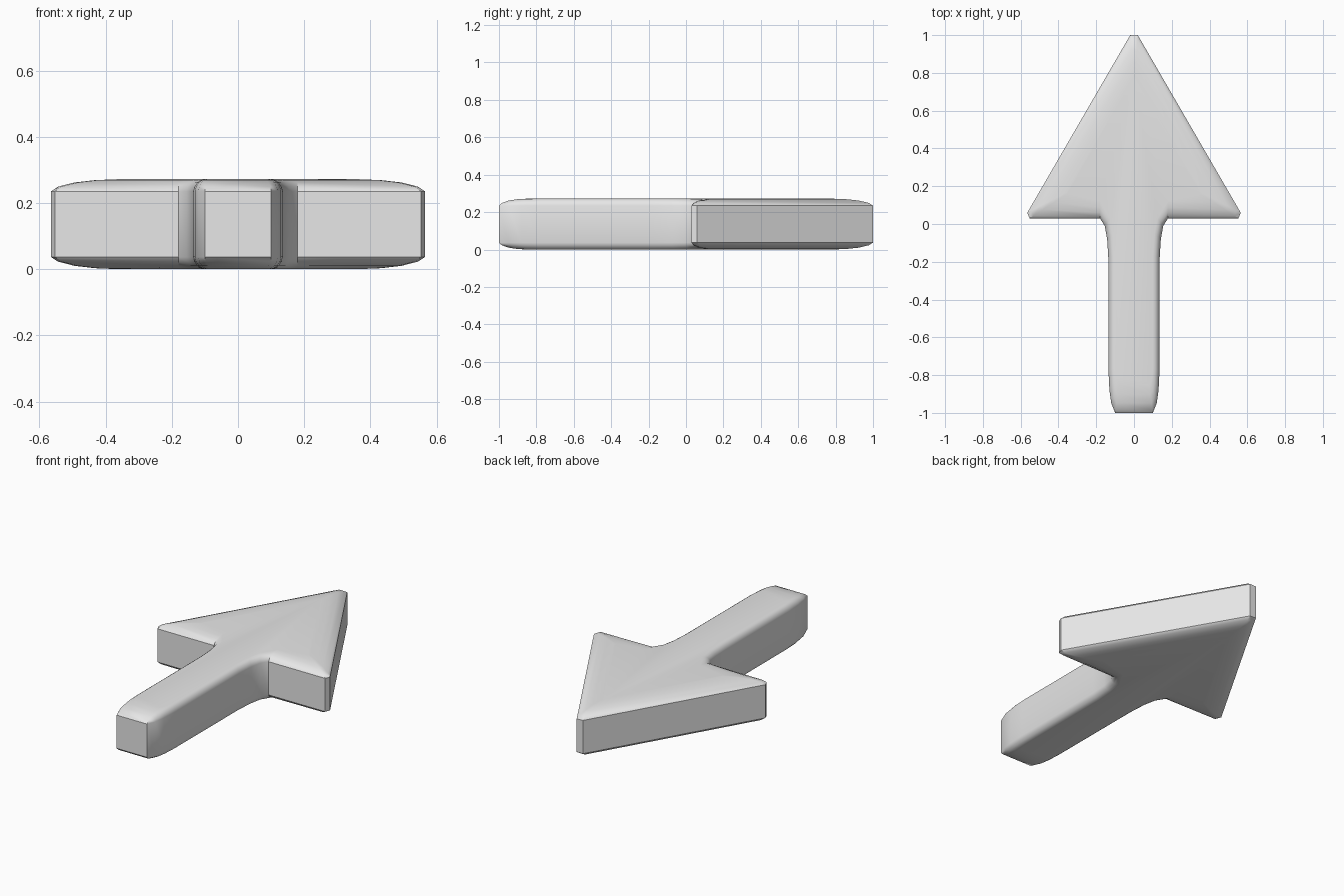
import bpy, bmesh

cube = bpy.data.objects.get("Cube")
if cube:
    bpy.data.objects.remove(cube)

HEIGHT = 0.272

# Half outline from tip to shaft end: wall position, then edge of the flat face
half = [
    ((0.02, 1.0), (0.003, 0.78)),
    ((0.565, 0.06), (0.36, 0.165)),
    ((0.553, 0.03), (0.352, 0.16)),
    ((0.18, 0.03), (0.18, 0.12)),
    ((0.155, -0.01), (0.125, 0.03)),
    ((0.142, -0.08), (0.108, -0.05)),
    ((0.136, -0.18), (0.1, -0.17)),
    ((0.135, -0.78), (0.1, -0.76)),
    ((0.13, -0.88), (0.097, -0.81)),
    ((0.12, -0.95), (0.09, -0.84)),
    ((0.1, -1.0), (0.08, -0.85)),
]
outline = half + [((-a[0], a[1]), (-b[0], b[1])) for a, b in reversed(half)]

# Rounded rim: inward fraction and height above the lower face
rim = [(0, 0.235), (0.1, 0.249), (0.35, 0.262), (0.65, 0.269), (1, HEIGHT)]
layers = [(t, HEIGHT - z) for t, z in reversed(rim)] + rim

# Loft the layers into one closed arrow
bm = bmesh.new()
rings = [
    [bm.verts.new((a[0] + (b[0] - a[0]) * t, a[1] + (b[1] - a[1]) * t, z))
     for a, b in outline]
    for t, z in layers
]
n = len(outline)
for low, high in zip(rings, rings[1:]):
    for i in range(n):
        j = (i + 1) % n
        bm.faces.new((low[i], low[j], high[j], high[i]))
bm.faces.new(rings[0])
bm.faces.new(rings[-1])
bmesh.ops.recalc_face_normals(bm, faces=bm.faces)

mesh = bpy.data.meshes.new("arrow")
bm.to_mesh(mesh)
bm.free()
arrow = bpy.data.objects.new("arrow", mesh)
bpy.context.collection.objects.link(arrow)

# Plain grey
grey = bpy.data.materials.new("light_grey")
grey.use_nodes = True
color = (0.8, 0.8, 0.8, 1)
grey.diffuse_color = color
grey.node_tree.nodes["Principled BSDF"].inputs["Base Color"].default_value = color
mesh.materials.append(grey)

# Smooth rim, crisp wall edges
bpy.ops.object.select_all(action="DESELECT")
arrow.select_set(True)
bpy.context.view_layer.objects.active = arrow
bpy.ops.object.shade_smooth_by_angle(angle=0.6)
